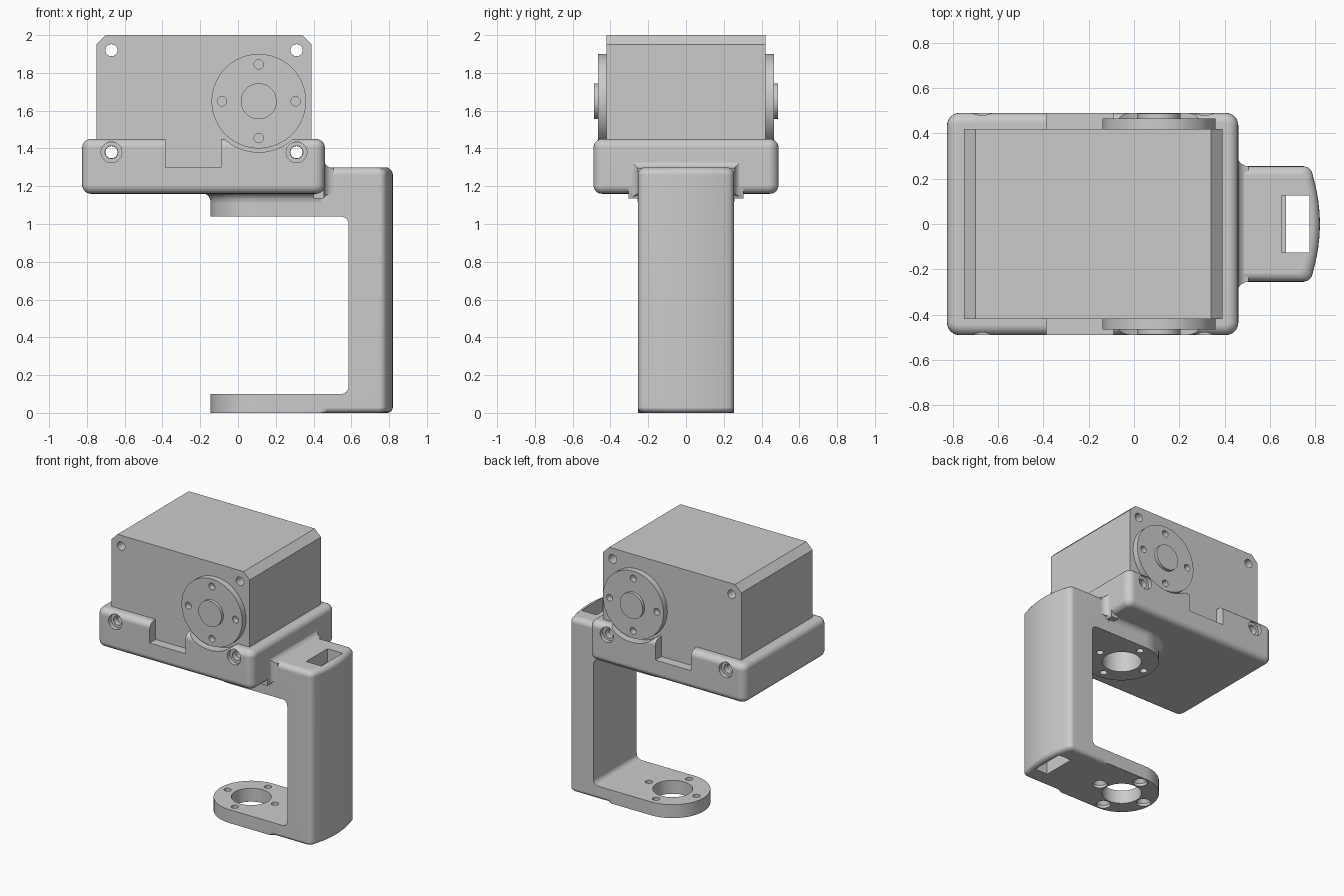
import bpy, bmesh
from math import sin, cos, pi, radians

old = bpy.data.objects.get("Cube")
if old:
    bpy.data.objects.remove(old, do_unlink=True)

grey = bpy.data.materials.new("plain_grey")
grey.use_nodes = True
COLOUR = (0.6, 0.6, 0.6, 1)
grey.diffuse_color = COLOUR
for node in grey.node_tree.nodes:
    if node.type == 'BSDF_PRINCIPLED':
        node.inputs["Base Color"].default_value = COLOUR


def loft(name, rings, axis='Z'):
    """Skin a list of (outline, height) sections along an axis."""
    place = {'Z': lambda u, v, h: (u, v, h),
             'Y': lambda u, v, h: (u, h, v),
             'X': lambda u, v, h: (h, u, v)}[axis]
    bm = bmesh.new()
    loops = [[bm.verts.new(place(u, v, h)) for u, v in pts] for pts, h in rings]
    for a, b in zip(loops, loops[1:]):
        for i in range(len(a)):
            j = (i + 1) % len(a)
            bm.faces.new((a[i], a[j], b[j], b[i]))
    bm.faces.new(loops[0][::-1])
    bm.faces.new(loops[-1])
    bmesh.ops.recalc_face_normals(bm, faces=bm.faces[:])
    mesh = bpy.data.meshes.new(name)
    bm.to_mesh(mesh)
    bm.free()
    obj = bpy.data.objects.new(name, mesh)
    obj.data.materials.append(grey)
    bpy.context.collection.objects.link(obj)
    return obj


def prism(name, pts, lo, hi, axis='Z'):
    return loft(name, [(pts, lo), (pts, hi)], axis)


def circle(cx, cy, r, n=40):
    return [(cx + r * cos(2 * pi * i / n), cy + r * sin(2 * pi * i / n)) for i in range(n)]


def rect(x0, x1, y0, y1):
    return [(x0, y0), (x1, y0), (x1, y1), (x0, y1)]


def rounded_rect(x0, x1, y0, y1, r, n=6):
    pts = []
    corners = [(x1 - r, y1 - r), (x0 + r, y1 - r), (x0 + r, y0 + r), (x1 - r, y0 + r)]
    for q, (cx, cy) in enumerate(corners):
        for i in range(n + 1):
            a = (q + i / n) * pi / 2
            pts.append((cx + r * cos(a), cy + r * sin(a)))
    return pts


QUARTER = [i * pi / 10 for i in range(6)]


def rounded_ends(outline, lo, hi, r_lo, r_hi):
    """Sections from lo to hi with rolled edges; outline(o) is inset by o."""
    rings = [(outline(r_lo * (1 - sin(a))), lo + r_lo * (1 - cos(a))) for a in QUARTER]
    return rings + [(outline(r_hi * (1 - cos(a))), hi - r_hi + r_hi * sin(a)) for a in QUARTER]


def cut(target, tools):
    for tool in tools:
        tool.hide_render = True
        mod = target.modifiers.new("cut", 'BOOLEAN')
        mod.operation, mod.solver, mod.object = 'DIFFERENCE', 'EXACT', tool
        bpy.context.view_layer.objects.active = target
        bpy.ops.object.modifier_apply(modifier=mod.name)
        bpy.data.objects.remove(tool, do_unlink=True)


def smooth(obj):
    bpy.ops.object.select_all(action='DESELECT')
    obj.select_set(True)
    bpy.context.view_layer.objects.active = obj
    bpy.ops.object.shade_smooth_by_angle(angle=radians(32))
    mod = obj.modifiers.new("flat_weight", 'WEIGHTED_NORMAL')
    mod.keep_sharp = True


AX, AZ, HALF = 0.11, 1.65, 0.255      # joint axis and bracket half width
BOLTS = [(0.195 * cos(k * pi / 2), 0.195 * sin(k * pi / 2)) for k in range(4)]
SCREW_X = (-0.67, 0.31)


def tongue(r, x_end, n=32):
    """Round-ended plate outline, open towards +x."""
    arc = [(AX + r * cos(a), r * sin(a)) for a in (pi / 2 + pi * i / n for i in range(n + 1))]
    return [(x_end, r)] + arc + [(x_end, -r)]


def bracket_plan(o):
    """Tongue plus bowed outer face; the outer part is inset by o."""
    side = [(0.47, HALF - o), (0.75 - o / 2, HALF - o), (0.772 - o, 0.247 - o), (0.785 - o, 0.23 - o)]
    bow = [(0.82 - o - 0.03 * (k / 6) ** 2, (0.21 - o) * k / 6) for k in range(-6, 7)]
    return tongue(HALF, 0.44) + [(x, -y) for x, y in side] + bow + side[::-1]


# C-shaped bracket with a cable channel down its post and two joint plates
bracket = loft("bracket", rounded_ends(bracket_plan, 0, 1.30, 0.03, 0.04))
cuts = [
    prism("window", rounded_rect(-1, 0.585, 0.10, 1.04, 0.04), -1, 1, 'Y'),
    prism("channel", rect(0.67, 0.775, -0.125, 0.125), -0.1, 1.4),
    prism("channel_mouth", rect(0.65, 0.74, -0.125, 0.125), 1.2, 1.4),
    prism("joint_hole", circle(AX, 0, 0.135), -0.1, 1.26),
]
for dx, dy in BOLTS:
    x = AX + dx
    cuts.append(prism("bolt_hole", circle(x, dy, 0.025, 20), -0.1, 1.2))
    cuts.append(loft("countersink", [(circle(x, dy, 0.05, 24), -0.01),
                                     (circle(x, dy, 0.05, 24), 0.02),
                                     (circle(x, dy, 0.024, 24), 0.055)]))
cut(bracket, cuts)
smooth(bracket)

# Cradle: pocket, side notches, disc clearance and screw holes
def cradle_plan(o):
    return rounded_rect(-0.825 + o, 0.46 - o, -0.49 + o, 0.49 - o, 0.055 - o)


cradle = loft("cradle", rounded_ends(cradle_plan, 1.16, 1.45, 0.045, 0.045))
cuts = [
    prism("pocket", rect(-0.74, 0.38, -0.41, 0.41), 1.28, 1.6),
    prism("notch", rect(-0.385, -0.09, 1.30, 1.6), -1, 1, 'Y'),
    prism("disc_clearance", circle(AX, AZ, 0.27, 64), -1, 1, 'Y'),
    prism("plate_clearance", circle(AX, 0, 0.24), 1.0, 1.4),
]
for x in SCREW_X:
    cuts.append(prism("screw_hole", circle(x, 1.38, 0.034, 24), -1, 1, 'Y'))
    for s in (-1, 1):
        cuts.append(prism("counterbore", circle(x, 1.38, 0.055, 28), s * 0.46, s * 0.6, 'Y'))
cut(cradle, cuts)
smooth(cradle)

# Fillets that blend the cradle into the bracket
F = 0.05
under = loft("under_fillet", [(tongue(HALF + F * (1 - cos(a)), 0.44), 1.115 + F * sin(a))
                              for a in QUARTER] + [(tongue(HALF + F, 0.44), 1.2)])
cut(under, [prism("plate_clearance", circle(AX, 0, 0.24), 1.0, 1.4)])
smooth(under)

side_rings = []
for a in QUARTER:
    o = F * (1 - cos(a))
    side_rings.append((rect(-HALF - o, HALF + o, 1.16 - o / 2, 1.295 + o), 0.505 - F * sin(a)))
side_rings.append((side_rings[-1][0], 0.40))
smooth(loft("side_fillet", side_rings, 'X'))

# Servo body with chamfered top corners and through holes
body = prism("servo_body", [(-0.75, 1.27), (0.39, 1.27), (0.39, 1.95), (0.34, 2.0),
                            (-0.70, 2.0), (-0.75, 1.95)], -0.42, 0.42, 'Y')
cut(body, [prism("body_hole", circle(x, z, 0.032, 24), -1, 1, 'Y')
           for x in SCREW_X for z in (1.38, 1.92)])
smooth(body)

# Output discs with bolt holes and a raised hub on each side
for s, label in ((-1, "front"), (1, "back")):
    disc = prism(label + "_disc", circle(AX, AZ, 0.25, 64), s * 0.415, s * 0.465, 'Y')
    cut(disc, [prism("disc_hole", circle(AX + dx, AZ + dz, 0.025, 20), s * 0.40, s * 0.6, 'Y')
               for dx, dz in BOLTS])
    smooth(disc)
    smooth(prism(label + "_hub", circle(AX, AZ, 0.095), s * 0.46, s * 0.488, 'Y'))
